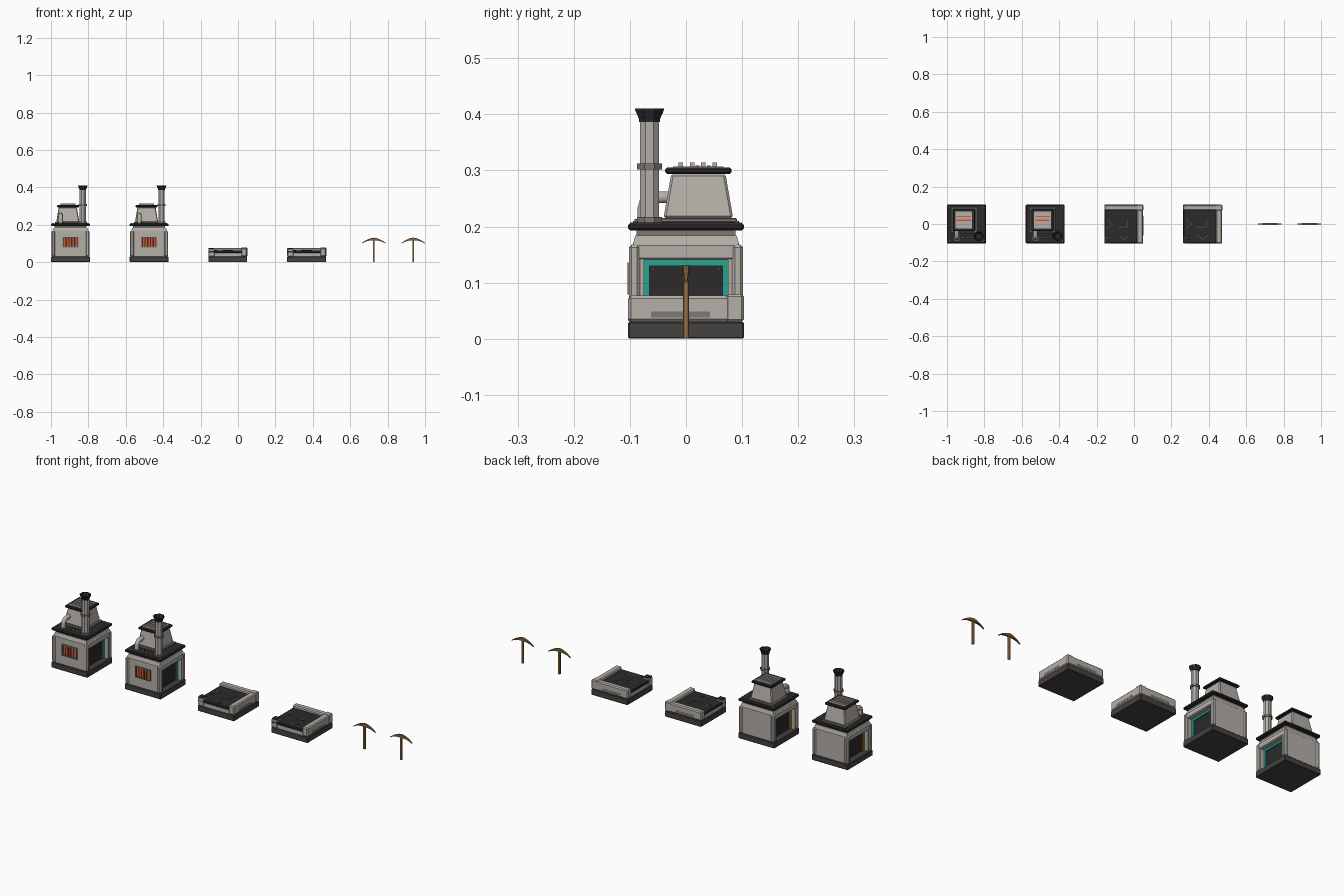
import bpy, bmesh, math
from mathutils import Vector, Matrix

cube = bpy.data.objects.get("Cube")
if cube:
    bpy.data.objects.remove(cube, do_unlink=True)


def material(name, r, g, b):
    m = bpy.data.materials.new(name)
    m.use_nodes = True
    m.diffuse_color = (r, g, b, 1)
    m.node_tree.nodes["Principled BSDF"].inputs["Base Color"].default_value = (r, g, b, 1)
    return m


LIGHT = material("light_stone", 0.46, 0.43, 0.39)
GREY = material("mid_grey", 0.2, 0.19, 0.18)
DARK = material("near_black", 0.025, 0.023, 0.024)
BASE = material("charcoal", 0.06, 0.052, 0.052)
TEAL = material("teal", 0.02, 0.36, 0.29)
AMBER = material("amber", 0.55, 0.27, 0.01)
ORANGE = material("hot_orange", 0.75, 0.09, 0.02)
WOOD = material("wood", 0.32, 0.18, 0.06)
HEAD = material("bronze", 0.22, 0.13, 0.05)

origin = Vector((0, 0, 0))


def finish(name, bm, mat, smooth=False):
    bmesh.ops.recalc_face_normals(bm, faces=bm.faces)
    me = bpy.data.meshes.new(name)
    bm.to_mesh(me)
    bm.free()
    me.materials.append(mat)
    ob = bpy.data.objects.new(name, me)
    ob.location = origin
    bpy.context.collection.objects.link(ob)
    if smooth:
        for p in me.polygons:
            p.use_smooth = len(p.vertices) == 4
    return ob


def box(name, mat, x, y, z, bevel=0.0, taper=1.0):
    """Box from ranges; taper scales the top face about its centre."""
    bm = bmesh.new()
    bmesh.ops.create_cube(bm, size=1)
    c = Vector([(a + b) / 2 for a, b in (x, y, z)])
    for v in bm.verts:
        k = taper if v.co.z > 0 else 1
        v.co = c + Vector((v.co.x * (x[1] - x[0]) * k, v.co.y * (y[1] - y[0]) * k,
                           v.co.z * (z[1] - z[0])))
    if bevel:
        bmesh.ops.bevel(bm, geom=bm.edges[:], offset=bevel, segments=1, affect='EDGES')
    return finish(name, bm, mat)


def lathe(name, mat, x, y, profile, sides=8):
    """Stack of rings (radius, height) around a vertical axis."""
    bm = bmesh.new()
    rings = []
    for r, z in profile:
        rings.append([bm.verts.new((x + r * math.cos(math.tau * (i + .5) / sides),
                                    y + r * math.sin(math.tau * (i + .5) / sides), z))
                      for i in range(sides)])
    for a, b in zip(rings, rings[1:]):
        for i in range(sides):
            j = (i + 1) % sides
            bm.faces.new((a[i], a[j], b[j], b[i]))
    bm.faces.new(rings[0])
    bm.faces.new(rings[-1])
    return finish(name, bm, mat)


def strip(name, mat, points, width, z):
    """Thin painted polyline lying flat."""
    bm = bmesh.new()
    for a, b in zip(points, points[1:]):
        a, b = Vector((*a, z)), Vector((*b, z))
        d = b - a
        turn = Matrix.Rotation(math.atan2(d.y, d.x), 4, 'Z')
        size = Matrix.Diagonal((d.length + width, width, 0.003, 1))
        bmesh.ops.create_cube(bm, size=1, matrix=Matrix.Translation((a + b) / 2) @ turn @ size)
    return finish(name, bm, mat)


def furnace():
    # Base, walls and corner posts
    box("furnace_base", BASE, (-.104, .104), (-.103, .103), (0, .03), .003)
    box("furnace_core", DARK, (-.07, .07), (-.09, .09), (.03, .14))
    for s in (-1, 1):
        y = sorted((s * .075, s * .097))
        box("wall_panel", LIGHT, (-.097, .097), y, (.03, .165))
        for t in (-1, 1):
            box("corner_post", LIGHT, sorted((s * .082, s * .102)), sorted((t * .082, t * .102)),
                (.03, .168), .005)
    box("lintel", LIGHT, (-.099, .099), (-.097, .097), (.14, .17), .004)
    box("shoulder", LIGHT, (-.095, .095), (-.095, .095), (.168, .184), 0, .95)
    box("neck", GREY, (-.086, .086), (-.088, .088), (.184, .195))
    box("roof_slab", DARK, (-.104, .104), (-.103, .103), (.193, .207), .004)

    # Recessed side openings with a coloured frame
    for s, mat in ((1, TEAL), (-1, AMBER)):
        x = sorted((s * .07, s * .077))
        for t in (-1, 1):
            box("opening_jamb", mat, x, sorted((t * .065, t * .075)), (.03, .14))
            for z in (.04, .122):
                box("opening_bolt", GREY, sorted((s * .07, s * .073)),
                    (t * .059 - .002, t * .059 + .002), (z, z + .004))
        box("opening_head", mat, x, (-.065, .065), (.13, .14))

    # Front grate
    box("grate_back", DARK, (-.038, .038), (-.099, -.095), (.083, .132))
    for i in range(5):
        cx = -.03 + i * .015
        box("glow_bar", ORANGE, (cx - .004, cx + .004), (-.101, -.098), (.085, .13))
    for z in (.079, .131):
        box("grate_rail", GREY, (-.043, .043), (-.104, -.096), (z, z + .005))
    for s in (-1, 1):
        box("grate_side", GREY, (s * .04 - .003, s * .04 + .003), (-.104, -.096), (.079, .136))

    # Tapered hopper with a ribbed lid
    cx, cy = -.014, .022
    def centred(name, mat, h, z, *rest):
        box(name, mat, (cx - h, cx + h), (cy - h, cy + h), z, *rest)
    centred("hopper_plinth", GREY, .069, (.207, .215), .002)
    centred("hopper", LIGHT, .062, (.215, .294), .004, .78)
    centred("hopper_lid", DARK, .059, (.294, .305), .003)
    centred("lid_panel", LIGHT, .045, (.305, .307))
    for i in range(4):
        y = -.009 + i * .02
        box("lid_rib", LIGHT, (cx - .04, cx + .04), (y - .004, y + .004), (.306, .314))
        if i > 1:
            box("lid_glow", ORANGE, (cx - .038, cx + .038), (y - .014, y - .007), (.307, .309))

    # Chimney with collars and flared mouth
    px, py = .066, -.065
    lathe("chimney", LIGHT, px, py, [(.0185, .207), (.0185, .39)])
    for z in (.207, .302):
        lathe("chimney_collar", GREY, px, py, [(.024, z), (.024, z + .01)])
    lathe("chimney_mouth", DARK, px, py,
          [(.02, .386), (.02, .391), (.028, .408), (.028, .41), (.023, .41), (.015, .395)])

    # Bent feed pipe
    curve = bpy.data.curves.new("feed_pipe", 'CURVE')
    curve.dimensions = '3D'
    curve.bevel_depth, curve.bevel_resolution, curve.use_fill_caps = .012, 1, True
    sp = curve.splines.new('POLY')
    path = [(-.076, .207)] + [(-.056 - .02 * math.cos(a), .232 + .02 * math.sin(a))
                              for a in (0, .52, 1.05, 1.57)] + [(-.015, .252)]
    sp.points.add(len(path) - 1)
    for p, (y, z) in zip(sp.points, path):
        p.co = (-.052, y, z, 1)
    curve.materials.append(LIGHT)
    pipe = bpy.data.objects.new("feed_pipe", curve)
    pipe.location = origin
    bpy.context.collection.objects.link(pipe)
    lathe("pipe_flange", GREY, -.052, -.076, [(.017, .207), (.017, .213)])

    # Knobs on the slab
    for x in (-.02, .002, .024):
        lathe("knob", GREY, x, -.072, [(.007, .207), (.006, .217)], 6)
    for x in (-.092, .092):
        for y in (-.09, .09):
            lathe("slab_bolt", GREY, x, y, [(.005, .207), (.004, .21)], 6)


def conveyor():
    # Base and belt bed
    box("conveyor_base", BASE, (-.104, .104), (-.103, .103), (0, .03), .002)
    box("belt_bed", LIGHT, (-.1, .075), (-.1, .075), (.03, .052))
    box("belt", DARK, (-.104, .075), (-.103, .075), (.05, .063), .003)

    # Outer rails, slotted, with corner posts
    box("side_rail", LIGHT, (.072, .104), (-.103, .08), (.03, .077), .005)
    box("back_rail", LIGHT, (-.104, .08), (.072, .102), (.03, .077), .005)
    box("outer_corner_post", LIGHT, (.071, .105), (.071, .103), (.03, .079), .004)
    box("inner_corner_post", LIGHT, (-.104, -.07), (-.103, -.07), (.03, .072), .003)
    box("inner_post_cap", DARK, (-.102, -.072), (-.101, -.072), (.071, .075))
    box("side_slot", GREY, (.1, .1045), (-.062, .043), (.038, .049))
    box("back_slot", GREY, (-.062, .043), (.1, .1025), (.038, .049))

    # Direction arrows
    for pts in ([(-.085, .022), (-.063, 0), (-.085, -.022)],
                [(-.025, -.018), (.018, -.018), (.022, .022)],
                [(-.024, -.063), (0, -.083), (.024, -.063)]):
        strip("arrow", BASE, pts, .007, .063)


def pickaxe():
    box("pick_handle", WOOD, (-.005, .005), (-.005, .005), (0, .128), .001)
    # Curved head, tapering to the tips
    bm = bmesh.new()
    rings, n = [], 8
    for i in range(n + 1):
        t = -1 + 2 * i / n
        x, z = t * .063, .124 - .022 * t * t
        h, d = .007 * (1 - .85 * abs(t)) + .0005, .0065 * (1 - .6 * abs(t))
        rings.append([bm.verts.new((x, y, z + k)) for y, k in
                      ((-d, -h), (d, -h), (d, h), (-d, h))])
    for a, b in zip(rings, rings[1:]):
        for i in range(4):
            j = (i + 1) % 4
            bm.faces.new((a[i], a[j], b[j], b[i]))
    bm.faces.new(rings[0])
    bm.faces.new(rings[-1])
    finish("pick_head", bm, HEAD)


for build, places in ((furnace, (-.896, -.475)), (conveyor, (-.055, .367)),
                      (pickaxe, (.726, .937))):
    for x in places:
        origin = Vector((x, 0, 0))
        build()
